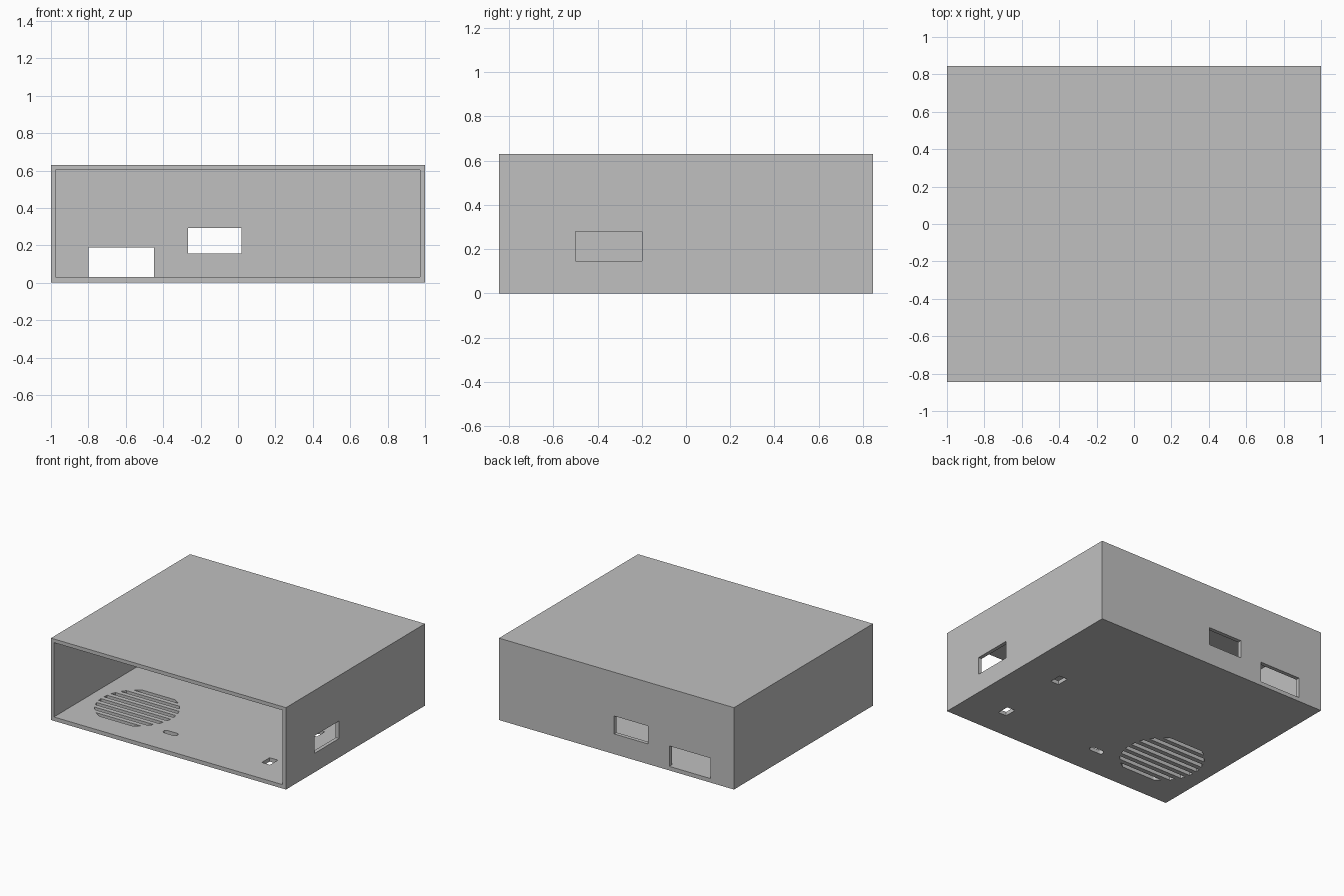
import bpy, bmesh, math

if "Cube" in bpy.data.objects:
    bpy.data.objects.remove(bpy.data.objects["Cube"])

# One flat colour
grey = bpy.data.materials.new("light grey")
grey.diffuse_color = (0.53, 0.53, 0.53, 1)
grey.use_nodes = True
grey.node_tree.nodes["Principled BSDF"].inputs["Base Color"].default_value = grey.diffuse_color


def add_prism(bm, outline, z0, z1):
    """Closed upright prism from an anticlockwise outline."""
    low = [bm.verts.new((x, y, z0)) for x, y in outline]
    high = [bm.verts.new((x, y, z1)) for x, y in outline]
    n = len(outline)
    bm.faces.new(low[::-1])
    bm.faces.new(high)
    for i in range(n):
        j = (i + 1) % n
        bm.faces.new((low[i], low[j], high[j], high[i]))


def add_box(bm, x0, x1, y0, y1, z0, z1):
    add_prism(bm, [(x0, y0), (x1, y0), (x1, y1), (x0, y1)], z0, z1)


def make_object(name, bm):
    mesh = bpy.data.meshes.new(name)
    bm.to_mesh(mesh)
    bm.free()
    mesh.materials.append(grey)
    obj = bpy.data.objects.new(name, mesh)
    bpy.context.collection.objects.link(obj)
    return obj


def cut(target, cutter):
    mod = target.modifiers.new("cut", "BOOLEAN")
    mod.operation = "DIFFERENCE"
    mod.solver = "EXACT"
    mod.object = cutter
    bpy.context.view_layer.objects.active = target
    bpy.ops.object.modifier_apply(modifier=mod.name)
    bpy.data.objects.remove(cutter)


# Outer case
D, H, WALL = 0.845, 0.63, 0.03
bm = bmesh.new()
add_box(bm, -1, 1, -D, D, 0, H)
case = make_object("enclosure_case", bm)

# Hollow interior, open at the front
bm = bmesh.new()
add_box(bm, -0.975, 0.972, -D - 0.1, D - WALL, WALL, 0.602)
cut(case, make_object("cavity_cutter", bm))

# Wall and floor openings
bm = bmesh.new()
add_box(bm, -0.80, -0.45, 0.7, 1.0, 0.031, 0.188)    # low back port
add_box(bm, -0.268, 0.02, 0.7, 1.0, 0.155, 0.293)    # high back port
add_box(bm, 0.9, 1.1, -0.50, -0.20, 0.146, 0.281)    # side port
for y in (-0.58, -0.01):                             # square floor holes
    add_box(bm, 0.642, 0.712, y - 0.048, y + 0.048, -0.05, 0.1)

# Rounded floor slot
slot = []
for side, start in ((1, -90), (-1, 90)):
    for k in range(7):
        a = math.radians(start + 30 * k)
        slot.append((-0.157 + side * 0.038 + 0.022 * math.cos(a),
                     -0.595 + 0.022 * math.sin(a)))
add_prism(bm, slot, -0.05, 0.1)

# Round vent made of parallel floor slots
CX, CY, R, PITCH, HALF = -0.585, -0.39, 0.297, 0.07, 0.017
for i in range(8):
    dy = (i - 3.5) * PITCH
    a, b = (math.sqrt(R * R - (dy + s * HALF) ** 2) for s in (-1, 1))
    y0, y1 = CY + dy - HALF, CY + dy + HALF
    add_prism(bm, [(CX - a, y0), (CX + a, y0), (CX + b, y1), (CX - b, y1)], -0.05, 0.1)
cut(case, make_object("opening_cutter", bm))
